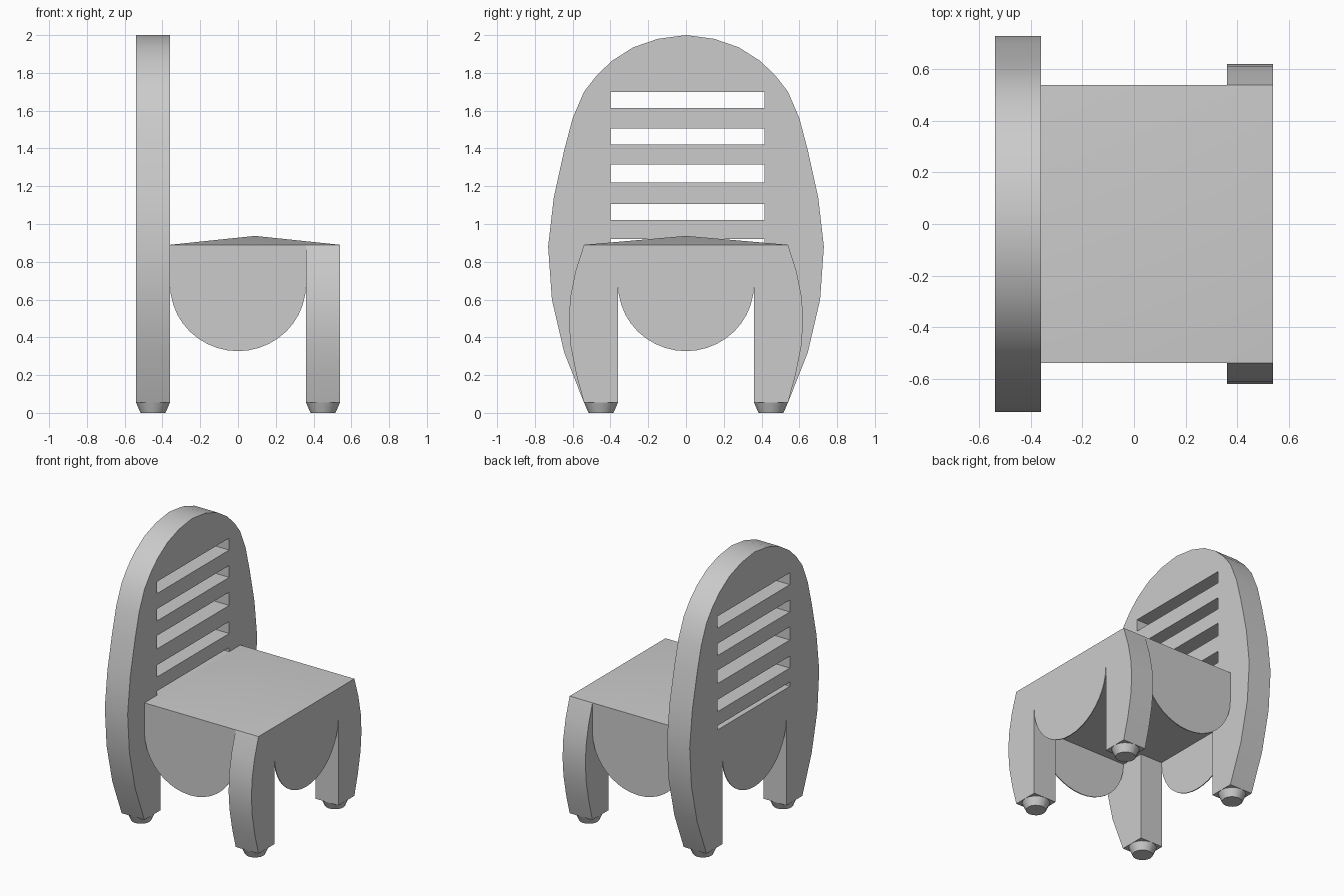
import bpy, bmesh, math
from math import radians, sin, cos, pi

cube = bpy.data.objects.get("Cube")
if cube:
    bpy.data.objects.remove(cube, do_unlink=True)

grey = bpy.data.materials.new("plain_grey")
grey.use_nodes = True
grey.diffuse_color = (0.6, 0.6, 0.6, 1)
grey.node_tree.nodes["Principled BSDF"].inputs["Base Color"].default_value = (0.6, 0.6, 0.6, 1)

FACE_X = (radians(90), 0, radians(90))   # outline drawn in y-z, thickness along x
FACE_Y = (radians(90), 0, 0)             # outline drawn in x-z, thickness along y
EDGE, INNER, WIDTH = 0.54, 0.36, 0.18    # frame half size, leg inner side, leg width
SEAT_Z, BASE_Z, FOOT_Z = 0.89, 0.68, 0.055
MID = (EDGE + INNER) / 2


def finish(obj):
    """Assign the colour and smooth only the gentle curves."""
    obj.data.materials.clear()
    obj.data.materials.append(grey)
    bpy.ops.object.select_all(action='DESELECT')
    obj.select_set(True)
    bpy.context.view_layer.objects.active = obj
    bpy.ops.object.shade_smooth_by_angle(angle=radians(35))


def plate(name, loops, thickness, location, rotation):
    """Flat board from an outline plus optional hole outlines."""
    curve = bpy.data.curves.new(name, 'CURVE')
    curve.dimensions = '2D'
    curve.fill_mode = 'BOTH'
    curve.extrude = thickness / 2
    for loop in loops:
        spline = curve.splines.new('POLY')
        spline.points.add(len(loop) - 1)
        for point, (u, v) in zip(spline.points, loop):
            point.co = (u, v, 0, 1)
        spline.use_cyclic_u = True
    obj = bpy.data.objects.new(name, curve)
    bpy.context.collection.objects.link(obj)
    obj.location, obj.rotation_euler = location, rotation
    bpy.ops.object.select_all(action='DESELECT')
    obj.select_set(True)
    bpy.context.view_layer.objects.active = obj
    bpy.ops.object.convert(target='MESH')
    obj = bpy.context.view_layer.objects.active
    bm = bmesh.new()
    bm.from_mesh(obj.data)
    bmesh.ops.remove_doubles(bm, verts=bm.verts, dist=0.0005)
    bmesh.ops.recalc_face_normals(bm, faces=bm.faces)
    bm.to_mesh(obj.data)
    bm.free()
    finish(obj)


def mesh_object(name, bm):
    bmesh.ops.recalc_face_normals(bm, faces=bm.faces)
    mesh = bpy.data.meshes.new(name)
    bm.to_mesh(mesh)
    bm.free()
    obj = bpy.data.objects.new(name, mesh)
    bpy.context.collection.objects.link(obj)
    finish(obj)


# Oval backrest with slots, ending in the two rear legs
side = [(INNER, BASE_Z), (INNER, FOOT_Z), (EDGE, FOOT_Z), (0.645, 0.32), (0.71, 0.6),
        (0.73, 0.88), (0.70, 1.14), (0.645, 1.39), (0.60, 1.56), (0.54, 1.70),
        (0.47, 1.79), (0.39, 1.865), (0.28, 1.935), (0.15, 1.98)]
outline = side + [(0, 2.0)] + [(-y, z) for y, z in reversed(side)]
slots = [[(-0.40, a), (0.415, a), (0.415, b), (-0.40, b)]
         for a, b in ((SEAT_Z, 0.92), (1.02, 1.105), (1.22, 1.315), (1.42, 1.505), (1.615, 1.70))]
plate("backrest", [outline] + slots, WIDTH, (-MID, 0, 0), FACE_X)

# Front legs bulging outwards
leg = [(INNER, FOOT_Z), (EDGE, FOOT_Z), (0.58, 0.2), (0.61, 0.35), (0.62, 0.48),
       (0.613, 0.61), (0.585, 0.75), (EDGE, SEAT_Z), (INNER, SEAT_Z)]
for label, s in (("left", 1), ("right", -1)):
    plate(f"front_leg_{label}", [[(s * y, z) for y, z in leg]], WIDTH, (MID, 0, 0), FACE_X)

# Thin half-round aprons on all four sides
steps = 20
apron = [(INNER * cos(pi * i / steps), BASE_Z - 0.353 * sin(pi * i / steps))
         for i in range(steps + 1)]
thin = 0.006
offset = EDGE - thin / 2
for label, s in (("front", 1), ("rear", -1)):
    plate(f"{label}_apron", [apron], thin, (s * offset, 0, 0), FACE_X)
for label, s in (("left", 1), ("right", -1)):
    plate(f"{label}_apron", [apron], thin, (0, s * offset, 0), FACE_Y)

# Seat block with a shallow pyramid top
bm = bmesh.new()
bmesh.ops.create_cube(bm, size=1)
for v in bm.verts:
    v.co.x = EDGE if v.co.x > 0 else -INNER
    v.co.y = EDGE if v.co.y > 0 else -EDGE
    v.co.z = SEAT_Z if v.co.z > 0 else BASE_Z
top = max(bm.faces, key=lambda f: f.calc_center_median().z)
peak = bmesh.ops.poke(bm, faces=[top])["verts"][0]
peak.co.z = 0.937
mesh_object("seat", bm)

# Tapered round feet
for x_label, sx in (("front", 1), ("rear", -1)):
    for y_label, sy in (("left", 1), ("right", -1)):
        bm = bmesh.new()
        bmesh.ops.create_cone(bm, cap_ends=True, segments=16, radius1=0.066,
                              radius2=WIDTH / 2, depth=FOOT_Z)
        bmesh.ops.translate(bm, verts=bm.verts, vec=(sx * MID, sy * MID, FOOT_Z / 2))
        mesh_object(f"{x_label}_foot_{y_label}", bm)
